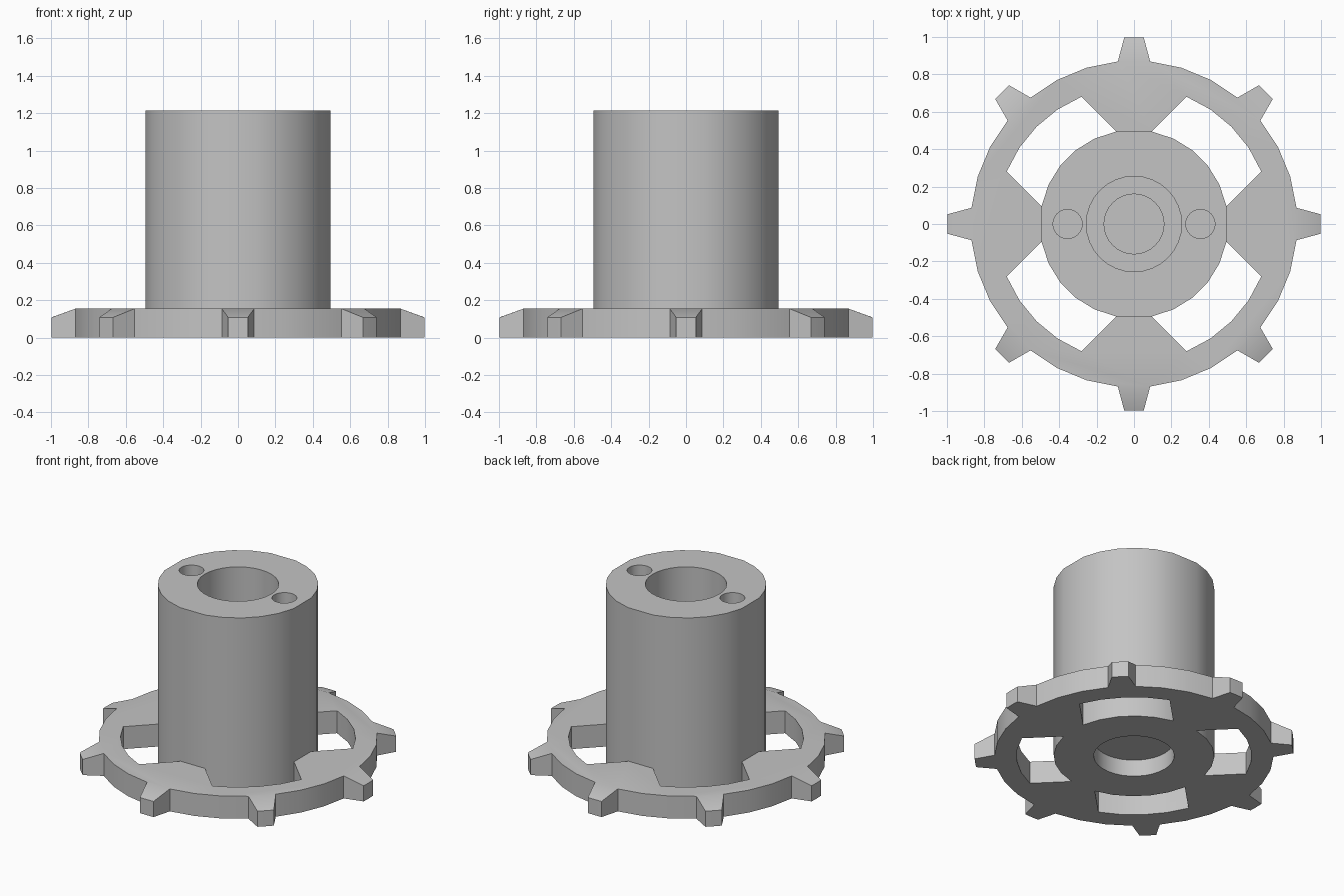
import bpy, bmesh
from math import radians, cos, sin, pi

cube = bpy.data.objects.get("Cube")
if cube:
    bpy.data.objects.remove(cube, do_unlink=True)

PLATE_H, HUB_H = 0.155, 1.215

grey = bpy.data.materials.new("light grey plastic")
grey.use_nodes = True
colour = (0.55, 0.55, 0.55, 1)
grey.diffuse_color = colour
grey.node_tree.nodes["Principled BSDF"].inputs["Base Color"].default_value = colour


def polar(r, deg):
    return r * cos(radians(deg)), r * sin(radians(deg))


def finish(bm, name):
    bmesh.ops.recalc_face_normals(bm, faces=bm.faces)
    mesh = bpy.data.meshes.new(name)
    bm.to_mesh(mesh)
    bm.free()
    mesh.materials.append(grey)
    obj = bpy.data.objects.new(name, mesh)
    bpy.context.collection.objects.link(obj)
    return obj


def prism(name, outline, z0, z1):
    bm = bmesh.new()
    face = bm.faces.new([bm.verts.new((x, y, z0)) for x, y in outline])
    top = bmesh.ops.extrude_face_region(bm, geom=[face], use_keep_orig=True)
    verts = [v for v in top["geom"] if isinstance(v, bmesh.types.BMVert)]
    bmesh.ops.translate(bm, verts=verts, vec=(0, 0, z1 - z0))
    return finish(bm, name)


def circle(r, n=32, cx=0):
    return [(cx + r * cos(2 * pi * i / n), r * sin(2 * pi * i / n)) for i in range(n)]


def cut(obj, cutters):
    for cutter in cutters:
        mod = obj.modifiers.new("cut", 'BOOLEAN')
        mod.operation, mod.solver, mod.object = 'DIFFERENCE', 'EXACT', cutter
        bpy.context.view_layer.objects.active = obj
        bpy.ops.object.modifier_apply(modifier=mod.name)
        bpy.data.objects.remove(cutter, do_unlink=True)


def smooth(obj):
    bpy.ops.object.select_all(action='DESELECT')
    obj.select_set(True)
    bpy.context.view_layer.objects.active = obj
    bpy.ops.object.shade_smooth_by_angle(angle=radians(30))


# Hub outline: a flat facet at each spoke, rounded between them
hub_outline = [polar(0.503, 90 * q + 11.2 + 67.6 * i / 5)
               for q in range(4) for i in range(6)]

# Toothed plate: rim facets, with a tapered tooth welded on every fourth one
bm = bmesh.new()
rim = [polar(0.873, 5.7 + 45 * t + 33.6 * i / 3) for t in range(8) for i in range(4)]
low = [bm.verts.new((x, y, 0)) for x, y in rim]
high = [bm.verts.new((x, y, PLATE_H)) for x, y in rim]
bm.faces.new(low)
bm.faces.new(high)
for i in range(len(rim)):
    j = (i + 1) % len(rim)
    if i % 4 != 3:
        bm.faces.new((low[i], low[j], high[j], high[i]))
        continue
    mid = 45 * (i // 4 + 1)
    tip = [polar(0.998, mid + a) for a in (-3, 0, 3)]
    tl = [bm.verts.new((x, y, 0)) for x, y in tip]
    th = [bm.verts.new((x, y, 0.108)) for x, y in tip]
    bm.faces.new([low[i]] + tl + [low[j]])
    bm.faces.new([high[i]] + th + [high[j]])
    bm.faces.new((low[i], tl[0], th[0], high[i]))
    bm.faces.new((tl[2], low[j], high[j], th[2]))
    for k in range(2):
        bm.faces.new((tl[k], tl[k + 1], th[k + 1], th[k]))
plate = finish(bm, "toothed_plate")

# Four windows between the spokes, and the seat for the hub
cutters = []
for q in range(4):
    d = 45 + 90 * q
    c, s = polar(1, d)
    inner = [(0.38 * c - w * s, 0.38 * s + w * c) for w in (0.283, -0.283)]
    arc = [polar(0.736, d + 22.6 * k / 2) for k in range(-2, 3)]
    cutters.append(prism("window_cutter", inner + arc, -0.1, 0.3))
cutters.append(prism("seat_cutter", hub_outline, -0.1, 0.3))
cut(plate, cutters)
smooth(plate)

# Hub with stepped bore, two screw holes and a recess underneath
hub = prism("hub", hub_outline, 0, HUB_H)
cut(hub, [
    prism("bore_cutter", circle(0.255), 0.4, 1.4),
    prism("inner_bore_cutter", circle(0.16), 0.2, 0.5),
    prism("recess_cutter", circle(0.252), -0.1, 0.115),
    prism("left_screw_cutter", circle(0.078, 24, 0.355), 0.7, 1.4),
    prism("right_screw_cutter", circle(0.078, 24, -0.355), 0.7, 1.4),
])
smooth(hub)
